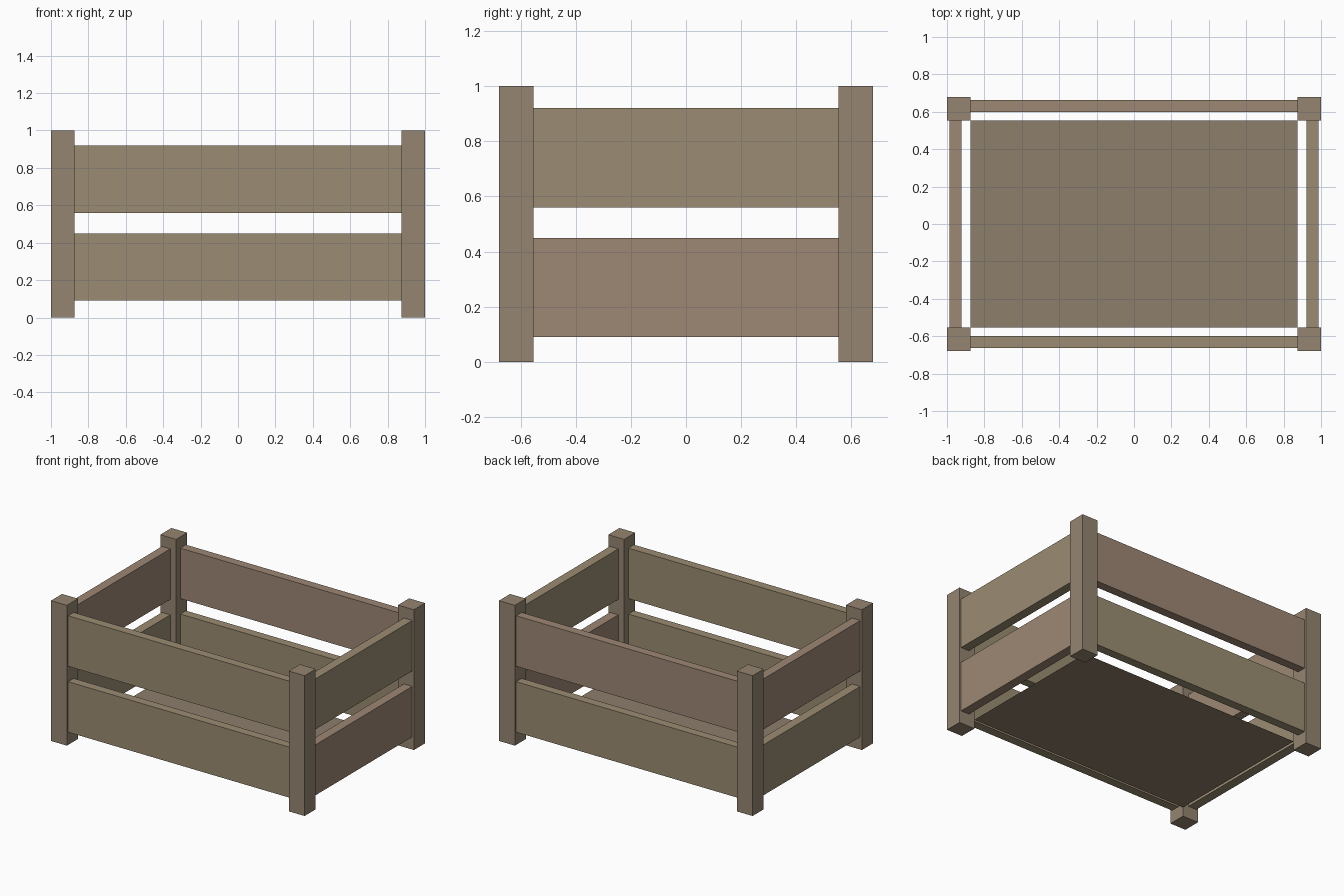
import bpy
import bmesh

if "Cube" in bpy.data.objects:
    bpy.data.objects.remove(bpy.data.objects["Cube"])


def material(name, rgb):
    mat = bpy.data.materials.new(name)
    mat.diffuse_color = (*rgb, 1)
    mat.use_nodes = True
    mat.node_tree.nodes["Principled BSDF"].inputs["Base Color"].default_value = mat.diffuse_color
    return mat


olive = material("olive_wood", (0.33, 0.265, 0.172))
rosy = material("rosy_wood", (0.34, 0.245, 0.175))
post_wood = material("post_wood", (0.30, 0.235, 0.165))
floor_wood = material("floor_wood", (0.27, 0.21, 0.15))


def finish(name, bm, mat):
    mesh = bpy.data.meshes.new(name)
    bm.to_mesh(mesh)
    bm.free()
    mesh.materials.append(mat)
    obj = bpy.data.objects.new(name, mesh)
    bpy.context.collection.objects.link(obj)
    return obj


def box(name, lo, hi, mat):
    bm = bmesh.new()
    bmesh.ops.create_cube(bm, size=1)
    for v in bm.verts:
        v.co = [lo[i] + (v.co[i] + 0.5) * (hi[i] - lo[i]) for i in range(3)]
    return finish(name, bm, mat)


X_OUT, X_IN = 1.0, 0.875      # post faces
Y_OUT, Y_IN = 0.678, 0.553
LEVELS = {"lower": (0.09, 0.45), "upper": (0.56, 0.92)}

# Corner posts
for sx, side in ((-1, "left"), (1, "right")):
    for sy, end in ((-1, "front"), (1, "back")):
        xs = sorted((sx * X_IN, sx * X_OUT))
        ys = sorted((sy * Y_IN, sy * Y_OUT))
        box(f"{end}_{side}_post", (xs[0], ys[0], 0), (xs[1], ys[1], 1), post_wood)

# Slats on all four sides, two levels each
for level, (z0, z1) in LEVELS.items():
    upper = level == "upper"
    for s, end in ((-1, "front"), (1, "back")):
        y0, y1 = sorted((s * 0.60, s * 0.663))
        mat = rosy if (end == "back" and upper) else olive
        box(f"{end}_{level}_slat", (-X_IN, y0, z0), (X_IN, y1, z1), mat)
    for s, side in ((-1, "left"), (1, "right")):
        x0, x1 = sorted((s * 0.921, s * 0.987))
        mat = rosy if (side == "left") == upper else olive
        box(f"{side}_{level}_slat", (x0, -Y_IN, z0), (x1, Y_IN, z1), mat)

# Floor: a single thin sheet between the posts
bm = bmesh.new()
bmesh.ops.create_grid(bm, x_segments=1, y_segments=1, size=1)
for v in bm.verts:
    v.co = (v.co.x * X_IN, v.co.y * Y_IN, 0.065)
finish("floor_panel", bm, floor_wood)
